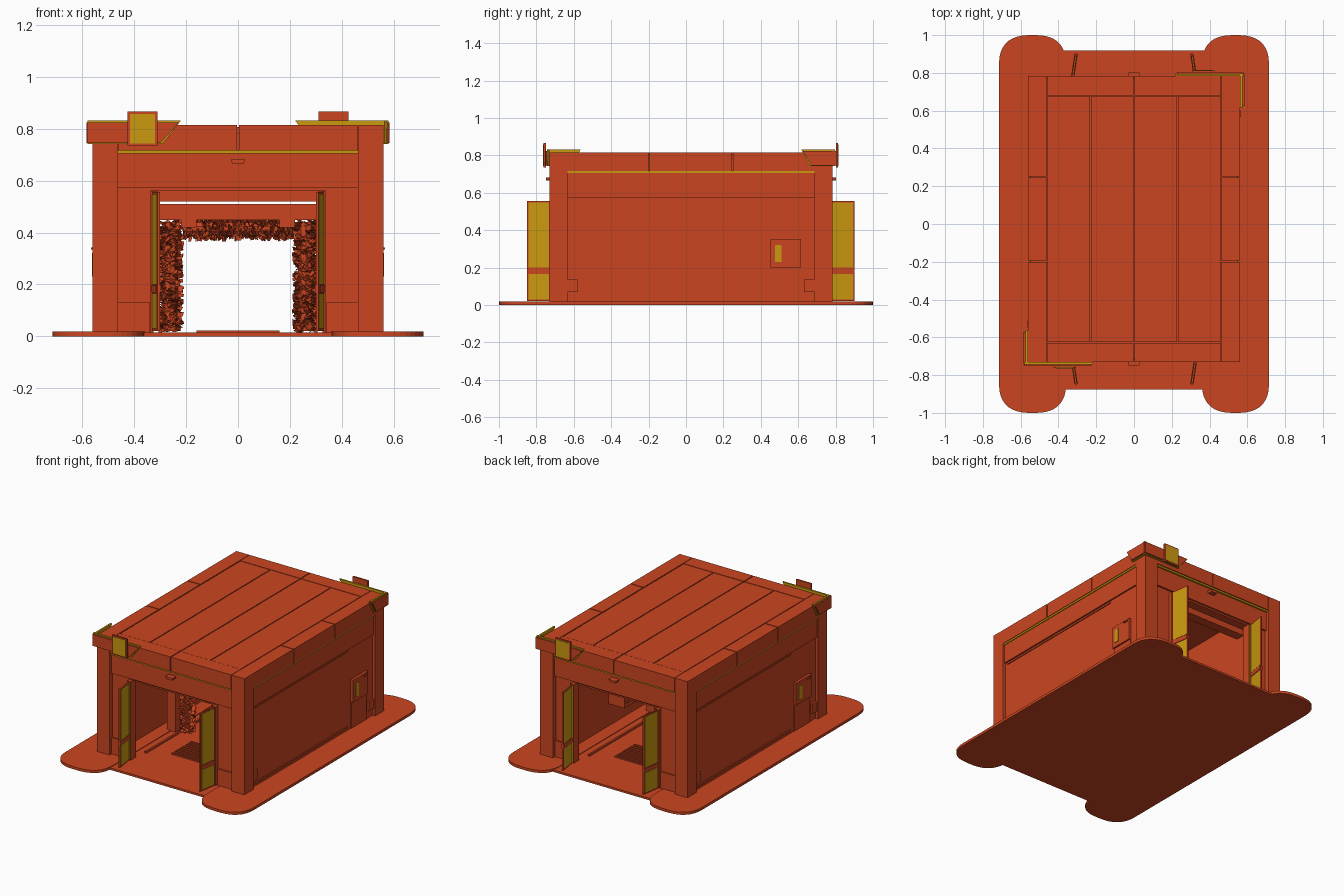
import bpy, bmesh, math, random
from mathutils import Vector, Matrix

if "Cube" in bpy.data.objects:
    bpy.data.objects.remove(bpy.data.objects["Cube"])
random.seed(4)
CY = 0.026  # middle of the building along y


def material(name, colour):
    m = bpy.data.materials.new(name)
    m.use_nodes = True
    m.diffuse_color = colour
    m.node_tree.nodes["Principled BSDF"].inputs["Base Color"].default_value = colour
    return m


RED = material("orange red", (0.6, 0.06, 0.015, 1))
YELLOW = material("golden yellow", (0.6, 0.32, 0.005, 1))


def finish(name, bm, mat):
    mesh = bpy.data.meshes.new(name)
    bm.to_mesh(mesh)
    bm.free()
    mesh.materials.append(mat)
    ob = bpy.data.objects.new(name, mesh)
    bpy.context.collection.objects.link(ob)
    return ob


def prism(name, pts, axis, a, b, mat=RED, sx=1, sy=1):
    """Extrude a 2D outline along an axis; sx and sy mirror the part."""
    bm = bmesh.new()
    rings = []
    for h in (a, b):
        ring = []
        for p, q in pts:
            x, y, z = {"x": (h, p, q), "y": (p, h, q), "z": (p, q, h)}[axis]
            ring.append(bm.verts.new((x * sx, y * sy + CY, z)))
        rings.append(ring)
        bm.faces.new(ring)
    n = len(pts)
    for i in range(n):
        j = (i + 1) % n
        bm.faces.new((rings[0][i], rings[0][j], rings[1][j], rings[1][i]))
    bmesh.ops.recalc_face_normals(bm, faces=bm.faces)
    return finish(name, bm, mat)


def box(name, x, y, z, mat=RED, sx=1, sy=1):
    pts = [(x[0], y[0]), (x[1], y[0]), (x[1], y[1]), (x[0], y[1])]
    return prism(name, pts, "z", z[0], z[1], mat, sx, sy)


def brush(name, start, end, radius):
    """Core rod wrapped in ragged bristle flaps."""
    start, end = Vector(start), Vector(end)
    axis = (end - start).normalized()
    turn = axis.to_track_quat("Z", "Y").to_matrix()
    bm = bmesh.new()
    place = Matrix.Translation((start + end) / 2) @ turn.to_4x4()
    bmesh.ops.create_cone(bm, cap_ends=True, segments=10, radius1=radius * 0.65,
                          radius2=radius * 0.65, depth=(end - start).length, matrix=place)
    for i in range(int((end - start).length * 1500)):
        ang = random.uniform(0, math.tau)
        out = turn @ Vector((math.cos(ang), math.sin(ang), 0))
        side = axis.cross(out)
        mid = start.lerp(end, random.random())
        tilt = random.uniform(-1, 1)
        across = (side * math.cos(tilt) + axis * math.sin(tilt)) * radius * 0.28
        tip = mid + out * radius * random.uniform(0.8, 1.1) + axis * random.uniform(-0.01, 0.01)
        root = mid + out * radius * 0.5
        bm.faces.new([bm.verts.new(v) for v in
                      (root - across, root + across, tip + across * 0.9, tip - across * 0.6)])
    finish(name, bm, RED)


# Ground slab and rounded kerbs
box("ground_slab", (-0.5, 0.5), (-0.902, 0.892), (0, 0.014))
kerb = []
for i in range(40):
    t = math.tau * (i + 0.5) / 40
    c, s = math.cos(t), math.sin(t)
    px = 0.178 * math.copysign(abs(c) ** 0.75, c)
    py = 0.17 * math.copysign(abs(s) ** 0.75, s) + math.copysign(0.83, s)
    kerb.append((0.537 + px, py - CY))
for sx in (1, -1):
    prism("kerb", kerb, "z", 0, 0.018, RED, sx)

# Roof: deck, long planks and end planks
box("ceiling", (-0.5, 0.5), (-0.7, 0.7), (0.755, 0.785))
box("roof_deck", (-0.55, 0.55), (-0.745, 0.745), (0.78, 0.806))
for i in range(4):
    x = -0.46 + i * 0.23
    box("roof_plank", (x + 0.003, x + 0.227), (-0.652, 0.652), (0.8, 0.814))

# Parts mirrored to all four corners
for sx in (1, -1):
    for sy in (1, -1):
        m = dict(sx=sx, sy=sy)
        box("corner_column", (0.463, 0.56), (0.66, 0.757), (0.01, 0.815), **m)
        box("end_wall_jamb", (0.335, 0.47), (0.66, 0.725), (0.01, 0.6), **m)
        box("end_wall_plinth", (0.34, 0.465), (0.7, 0.735), (0.01, 0.13), **m)
        box("parapet_end", (0.003, 0.46), (0.655, 0.757), (0.716, 0.815), **m)
        box("wall_bracket", (0.5, 0.553), (0.605, 0.66), (0.07, 0.135), **m)
        box("door_track", (0.31, 0.337), (0.69, 0.75), (0.02, 0.56), **m)
        box("door_track_trim", (0.314, 0.32), (0.745, 0.754), (0.025, 0.555), YELLOW, **m)

        # Door leaf, opened outward
        def leaf(name, y0, y1, t, z0, z1, mat):
            xa, xb = 0.325 - 0.15 * (y0 - 0.75), 0.325 - 0.15 * (y1 - 0.75)
            prism(name, [(xa - t, y0), (xa + t, y0), (xb + t, y1), (xb - t, y1)],
                  "z", z0, z1, mat, sx, sy)
        leaf("door_leaf_frame", 0.75, 0.876, 0.005, 0.02, 0.557, RED)
        leaf("door_leaf_upper_panel", 0.758, 0.868, 0.007, 0.2, 0.549, YELLOW)
        leaf("door_leaf_lower_panel", 0.758, 0.868, 0.007, 0.03, 0.165, YELLOW)
        leaf("door_leaf_rail", 0.75, 0.874, 0.009, 0.168, 0.197, RED)

# Side walls
for sx in (1, -1):
    box("side_wall", (0.45, 0.54), (-0.7, 0.7), (0.01, 0.79), sx=sx)
    box("side_fascia", (0.5, 0.55), (-0.662, 0.662), (0.575, 0.705), sx=sx)
    box("side_stripe", (0.5, 0.556), (-0.662, 0.662), (0.705, 0.716), YELLOW, sx=sx)
    for y0, y1 in ((-0.66, -0.226), (-0.22, 0.22), (0.226, 0.66)):
        box("parapet_side", (0.463, 0.56), (y0, y1), (0.716, 0.815), sx=sx)

# End walls
for sy in (1, -1):
    box("lintel_wall", (-0.47, 0.47), (0.66, 0.725), (0.562, 0.79), sy=sy)
    box("lintel_fascia", (-0.463, 0.463), (0.7, 0.738), (0.573, 0.705), sy=sy)
    box("end_stripe", (-0.463, 0.463), (0.7, 0.75), (0.705, 0.716), YELLOW, sy=sy)
    box("roller_housing", (-0.335, 0.335), (0.6, 0.665), (0.52, 0.565), sy=sy)
    prism("entry_lamp", [(-0.028, 0.682), (0.028, 0.682), (0.022, 0.666), (-0.022, 0.666)],
          "y", 0.73, 0.775, RED, 1, sy)

# Details repeated by a half turn
for s in (1, -1):
    m = dict(sx=s, sy=s)
    # Side service door with control cabinet
    box("service_door", (0.5, 0.546), (0.425, 0.59), (0.02, 0.2), **m)
    box("control_cabinet", (0.5, 0.558), (0.425, 0.59), (0.2, 0.352), **m)
    box("cabinet_window", (0.55, 0.562), (0.45, 0.485), (0.23, 0.322), YELLOW, **m)
    box("cabinet_handle", (0.55, 0.566), (0.54, 0.575), (0.335, 0.343), **m)
    for z in (0.035, 0.557):
        box("wall_moulding", (0.5, 0.546), (-0.635, 0.385), (z, z + 0.012), **m)
    # Corner sign band: golden backing with a red cover, tapered at both ends
    for t, d, mat in ((0, 0.757, YELLOW), (0.008, 0.767, RED)):
        top, low = 0.832 - t, 0.742 + t / 2
        prism("sign_band_end", [(0.58, low), (0.58, top), (0.22 + t, top), (0.29 + t, low)],
              "y", d, d + 0.012, mat, s, s)
        prism("sign_band_side", [(0.77, low), (0.77, top), (0.59 + t, top), (0.635 + t, low)],
              "x", d - 0.195, d - 0.183, mat, s, s)
    box("sign_plate", (0.31, 0.425), (0.775, 0.787), (0.735, 0.866), **m)
    box("sign_face", (0.319, 0.416), (0.783, 0.79), (0.744, 0.857), YELLOW, **m)
    # Floor drain
    for i in range(9):
        y = 0.3 + i * 0.026
        box("drain_slat", (-0.16, 0.16), (y, y + 0.012), (0.01, 0.022), **m)
    # Blower on the inner wall
    box("floor_rail", (0.295, 0.307), (-0.6, 0.6), (0.01, 0.026), **m)
    box("blower", (0.33, 0.455), (0.05, 0.17), (0.17, 0.34), sx=s)
    for i in range(4):
        z = 0.2 + i * 0.03
        box("blower_slat", (0.324, 0.335), (0.065, 0.155), (z, z + 0.014), sx=s)
    # Washing arch
    box("arch_post", (0.325, 0.39), (-0.24, -0.15), (0.01, 0.5), sx=s)
    box("arch_lamp", (0.16, 0.22), (-0.28, -0.25), (0.42, 0.45), sx=s)
    brush("side_brush", (0.262 * s, -0.17, 0.02), (0.262 * s, -0.17, 0.44), 0.049)

box("arch_beam", (-0.39, 0.39), (-0.28, -0.11), (0.448, 0.51))
brush("top_brush", (-0.21, -0.17, 0.415), (0.21, -0.17, 0.415), 0.045)
